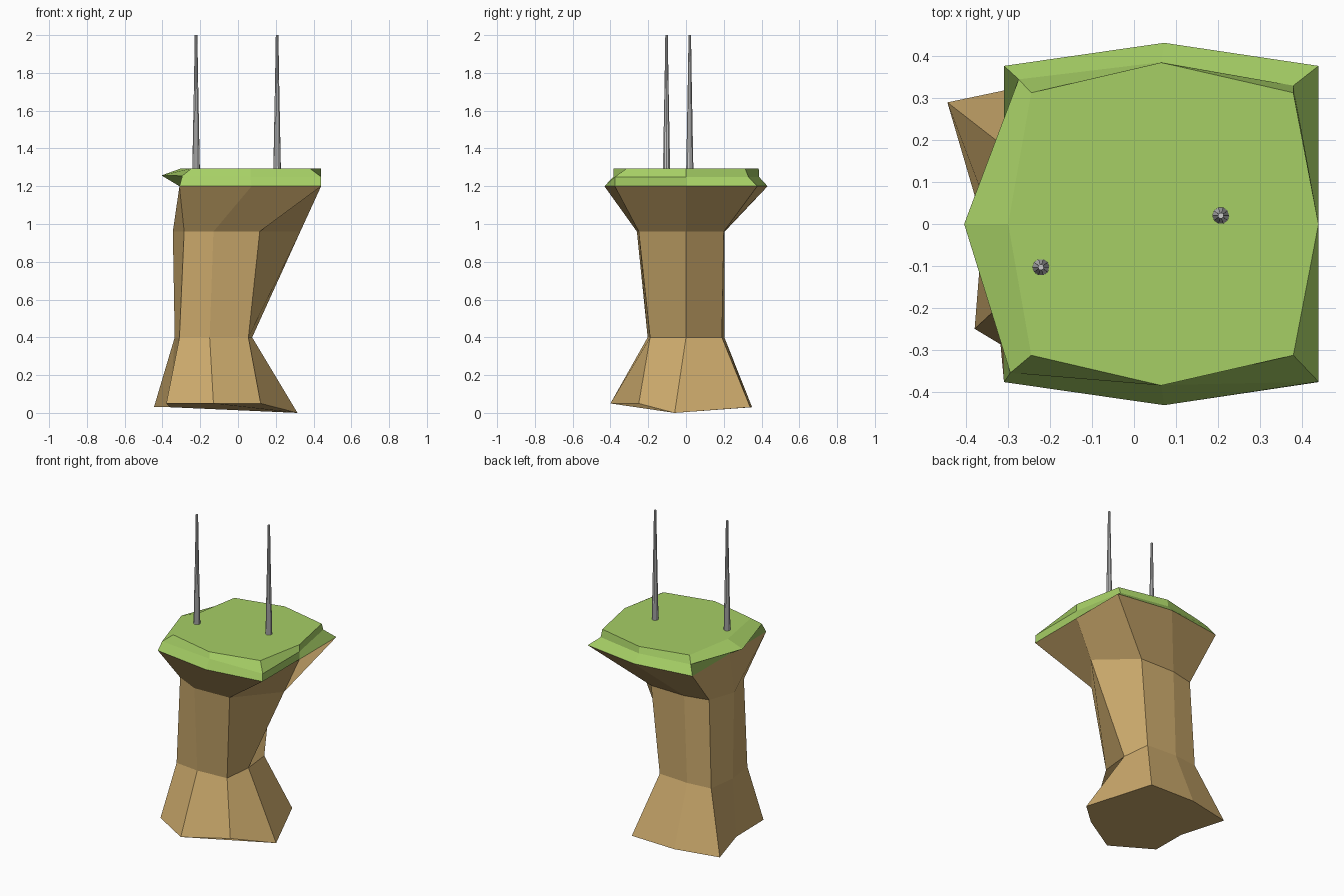
import bpy, bmesh, math

if "Cube" in bpy.data.objects:
    bpy.data.objects.remove(bpy.data.objects["Cube"])


def material(name, rgb):
    m = bpy.data.materials.new(name)
    m.diffuse_color = (*rgb, 1)
    m.use_nodes = True
    m.node_tree.nodes["Principled BSDF"].inputs["Base Color"].default_value = m.diffuse_color
    return m


def mirrored(half, z):
    # five outline points from left to right along the front, mirrored to the back
    back = [(x, -y) for x, y in half[3:0:-1]]
    return [(x, y, z) for x, y in half + back]


def loft(name, rings, mat=None, bottom=True, top=True):
    bm = bmesh.new()
    loops = [[bm.verts.new(p) for p in ring] for ring in rings]
    n = len(loops[0])
    for a, b in zip(loops, loops[1:]):
        for i in range(n):
            j = (i + 1) % n
            bm.faces.new((a[i], a[j], b[j], b[i]))
    if bottom:
        bm.faces.new(loops[0][::-1])
    if top:
        bm.faces.new(loops[-1])
    mesh = bpy.data.meshes.new(name)
    bm.to_mesh(mesh)
    bm.free()
    obj = bpy.data.objects.new(name, mesh)
    bpy.context.collection.objects.link(obj)
    if mat:
        mesh.materials.append(mat)
    return obj


# Rock pillar: eight-sided, uneven foot, narrow waist, overhanging top
foot = [(-.36, 0, .03), (-.38, -.25, .05), (-.13, -.40, .05), (.12, -.25, .05),
        (.315, -.06, 0), (.15, .34, .03), (-.16, .35, .03), (-.445, .29, .03)]
waist = mirrored([(-.335, 0), (-.31, -.185), (-.15, -.203), (.055, -.19), (.075, 0)], .4)
shoulder = [(-.345, 0, .96), (-.285, -.185, .96), (-.13, -.26, .96), (.115, -.25, .96),
            (.33, 0, .96), (.11, .2, .96), (-.13, .205, .96), (-.285, .17, .96)]
rim = mirrored([(-.31, 0), (-.31, -.377), (.072, -.432), (.44, -.377), (.44, 0)], 1.2)
loft("rock_pillar", [foot, waist, shoulder, rim], material("rock", (.60, .40, .15)), top=False)

# Grass cap: shared rim, uneven middle fold, flat top
fold = [(-.405, 0, 1.257), (-.295, -.355, 1.255), (.065, -.384, 1.25), (.44, -.376, 1.25),
        (.44, 0, 1.25), (.38, .33, 1.25), (.065, .386, 1.25), (-.275, .345, 1.255)]
top = mirrored([(-.30, 0), (-.245, -.313), (.065, -.385), (.38, -.313), (.44, 0)], 1.295)
loft("grass_cap", [rim, fold, top], material("grass", (.38, .62, .13)), bottom=False)

# Two thin tapered poles
for label, px, py in (("left", -.222, -.103), ("right", .207, .02)):
    rings = [[(px + r * math.cos(math.tau * i / 10), py + r * math.sin(math.tau * i / 10), z)
              for i in range(10)]
             for r, z in ((.02, 1.29), (.011, 1.75), (.007, 2.0))]
    loft(label + "_pole", rings)
